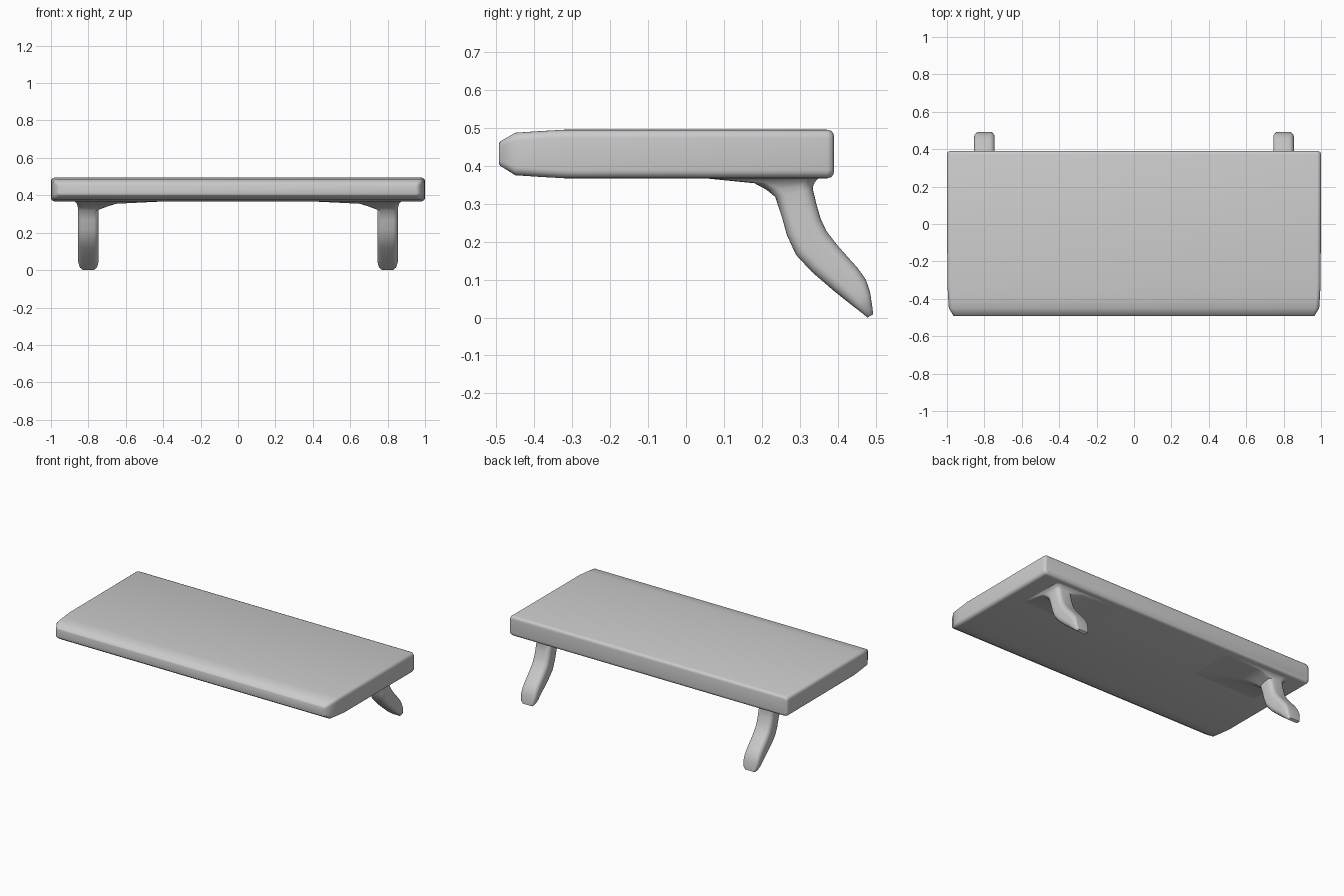
import bpy, bmesh, math
from mathutils import Vector


def rounded_ring(a, b, side, lo, hi, r, seg=5):
    """Rounded rectangle: spans a->b one way and lo..hi along 'side' the other."""
    a, b = Vector(a), Vector(b)
    d = b - a
    length = d.length
    d.normalize()
    r = min(r, length * 0.49, (hi - lo) * 0.49)
    pts = []
    corners = [(length - r, hi - r, 0), (r, hi - r, 90), (r, lo + r, 180), (length - r, lo + r, 270)]
    for u, v, start in corners:
        for i in range(seg + 1):
            t = math.radians(start + 90 * i / seg)
            pts.append(a + d * (u + r * math.cos(t)) + side * (v + r * math.sin(t)))
    return pts


def loft(name, rings):
    bm = bmesh.new()
    loops = [[bm.verts.new(p) for p in ring] for ring in rings]
    n = len(loops[0])
    for l0, l1 in zip(loops, loops[1:]):
        for i in range(n):
            j = (i + 1) % n
            bm.faces.new((l0[i], l0[j], l1[j], l1[i]))
    bm.faces.new(loops[0])
    bm.faces.new(loops[-1])
    bmesh.ops.recalc_face_normals(bm, faces=bm.faces)
    mesh = bpy.data.meshes.new(name)
    bm.to_mesh(mesh)
    bm.free()
    ob = bpy.data.objects.new(name, mesh)
    bpy.context.collection.objects.link(ob)
    bpy.context.view_layer.objects.active = ob
    ob.select_set(True)
    bpy.ops.object.shade_smooth_by_angle(angle=math.radians(42))
    ob.select_set(False)
    return ob


X = Vector((1, 0, 0))

# Board: cross-sections from front to back (y, half width, bottom, top, corner radius)
board = [(-0.493, 0.958, 0.405, 0.458, 0.012), (-0.490, 0.966, 0.400, 0.464, 0.014),
         (-0.450, 0.990, 0.375, 0.487, 0.022), (-0.390, 0.994, 0.371, 0.491, 0.022),
         (-0.320, 0.998, 0.367, 0.495, 0.022), (0.372, 1.000, 0.367, 0.495, 0.022),
         (0.383, 0.997, 0.370, 0.492, 0.021), (0.388, 0.990, 0.377, 0.485, 0.018),
         (0.390, 0.982, 0.385, 0.477, 0.012)]
loft("board", [rounded_ring((0, y, z0), (0, y, z1), X, -w, w, r) for y, w, z0, z1, r in board])

# Leg: front point, back point, inner x, outer x, corner radius; flared at the top
leg = [((0.03, 0.369), (0.352, 0.369), 0.36, 0.875, 0.03),
       ((0.18, 0.354), (0.342, 0.360), 0.65, 0.862, 0.03),
       ((0.212, 0.337), (0.336, 0.350), 0.70, 0.857, 0.03),
       ((0.235, 0.318), (0.334, 0.340), 0.745, 0.855, 0.028),
       ((0.252, 0.268), (0.344, 0.298), 0.745, 0.855, 0.028),
       ((0.266, 0.217), (0.355, 0.260), 0.745, 0.855, 0.028),
       ((0.290, 0.165), (0.370, 0.228), 0.745, 0.855, 0.028),
       ((0.332, 0.120), (0.400, 0.189), 0.745, 0.855, 0.028),
       ((0.390, 0.070), (0.452, 0.131), 0.745, 0.855, 0.028),
       ((0.420, 0.046), (0.474, 0.100), 0.745, 0.855, 0.026),
       ((0.443, 0.028), (0.485, 0.068), 0.746, 0.854, 0.02),
       ((0.465, 0.011), (0.492, 0.022), 0.754, 0.846, 0.012),
       ((0.478, 0.000), (0.493, 0.008), 0.768, 0.832, 0.007)]
ob = loft("rear_legs", [rounded_ring((0, *f), (0, *b), X, i, o, r) for f, b, i, o, r in leg])
ob.modifiers.new("mirror", 'MIRROR').use_axis[0] = True
